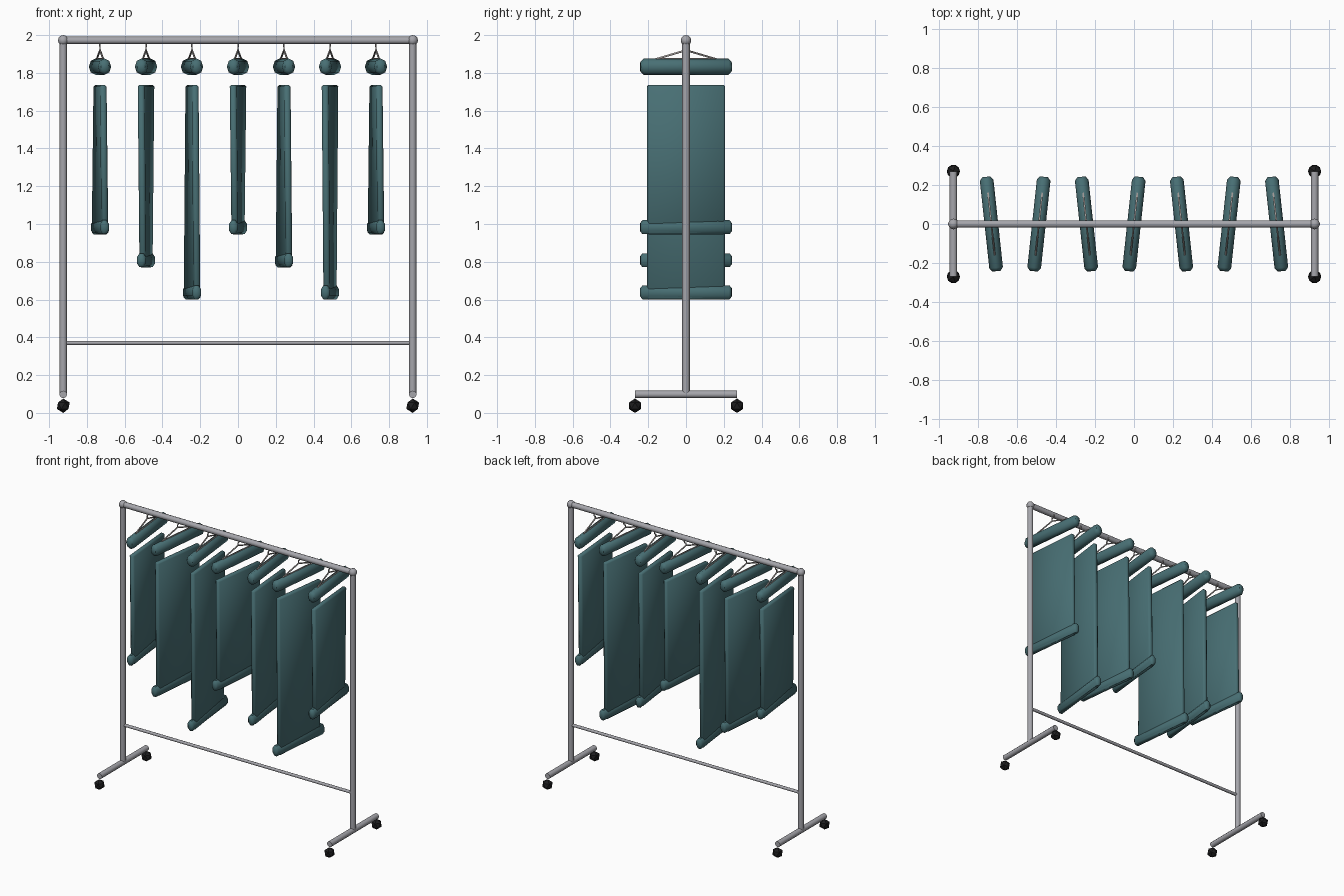
import bpy, bmesh, math
from mathutils import Vector, Matrix

cube = bpy.data.objects.get("Cube")
if cube:
    bpy.data.objects.remove(cube, do_unlink=True)


def material(name, rgb, metallic=0.0):
    m = bpy.data.materials.new(name)
    m.use_nodes = True
    m.diffuse_color = (*rgb, 1)
    node = m.node_tree.nodes["Principled BSDF"]
    node.inputs["Base Color"].default_value = (*rgb, 1)
    node.inputs["Roughness"].default_value = 0.6
    return m


STEEL = material("brushed steel", (0.38, 0.38, 0.41))
WIRE = material("hanger wire", (0.36, 0.33, 0.32))
CLOTH = material("teal cloth", (0.065, 0.16, 0.175))
RUBBER = material("black rubber", (0.012, 0.012, 0.013))


def finish(name, bm, mat, angle=None):
    bmesh.ops.recalc_face_normals(bm, faces=bm.faces)
    mesh = bpy.data.meshes.new(name)
    bm.to_mesh(mesh)
    bm.free()
    mesh.materials.append(mat)
    obj = bpy.data.objects.new(name, mesh)
    bpy.context.collection.objects.link(obj)
    if angle:
        bpy.ops.object.select_all(action="DESELECT")
        obj.select_set(True)
        bpy.context.view_layer.objects.active = obj
        bpy.ops.object.shade_smooth_by_angle(angle=math.radians(angle))
    return obj


def add_rod(bm, a, b, radius, sides=10):
    a, b = Vector(a), Vector(b)
    turn = (b - a).to_track_quat("Z", "Y").to_matrix().to_4x4()
    bmesh.ops.create_cone(bm, cap_ends=True, segments=sides, radius1=radius,
                          radius2=radius, depth=(b - a).length,
                          matrix=Matrix.Translation((a + b) / 2) @ turn)


def rod(name, a, b, radius, sides=10):
    bm = bmesh.new()
    add_rod(bm, a, b, radius, sides)
    return finish(name, bm, STEEL, 50)


def capsule(name, half, rx, rz, cap, phase, sides=8):
    """Faceted bar along y with tapered ends."""
    bm = bmesh.new()
    rings = []
    for y, s in ((-half, 0.6), (cap - half, 1), (half - cap, 1), (half, 0.6)):
        rings.append([bm.verts.new((rx * s * math.cos(math.tau * (i + phase) / sides), y,
                                    rz * s * math.sin(math.tau * (i + phase) / sides)))
                      for i in range(sides)])
    for r, q in zip(rings, rings[1:]):
        for i in range(sides):
            j = (i + 1) % sides
            bm.faces.new((r[i], r[j], q[j], q[i]))
    bm.faces.new(rings[0])
    bm.faces.new(rings[-1])
    return finish(name, bm, CLOTH, 50)


# Frame: rails, posts, feet, corner knobs and casters
POST_X, RAIL_Z, FOOT_Z, FOOT_Y = 0.925, 1.972, 0.098, 0.27
rod("top_rail", (-POST_X, 0, RAIL_Z), (POST_X, 0, RAIL_Z), 0.02)
rod("lower_rail", (-POST_X, 0, 0.37), (POST_X, 0, 0.37), 0.011, 8)
for side, x in (("left", POST_X), ("right", -POST_X)):
    rod(side + "_post", (x, 0, FOOT_Z), (x, 0, RAIL_Z), 0.02)
    rod(side + "_foot", (x, -FOOT_Y, FOOT_Z), (x, FOOT_Y, FOOT_Z), 0.02)
    bm = bmesh.new()
    bmesh.ops.create_uvsphere(bm, u_segments=8, v_segments=6, radius=0.028)
    finish(side + "_knob", bm, STEEL, 60).location = (x, 0, RAIL_Z)
    for end, y in (("front", -FOOT_Y), ("back", FOOT_Y)):
        bm = bmesh.new()
        bmesh.ops.create_icosphere(bm, subdivisions=1, radius=0.038)
        finish(f"{side}_{end}_caster", bm, RUBBER).location = (x, y, 0.038)


def hanger(name):
    """Wire triangle with a small hook looping into the rail."""
    bm = bmesh.new()
    apex = (0, 0, 1.92)
    ends = [(0, s * 0.16, 1.873) for s in (-1, 1)]
    for e in ends:
        add_rod(bm, apex, e, 0.005, 6)
    add_rod(bm, *ends, 0.005, 6)
    hook = [apex]
    for i in range(9):
        t = math.radians(-90 + 30 * i)
        hook.append((0, 0.018 * math.cos(t), 1.957 + 0.018 * math.sin(t)))
    for a, b in zip(hook, hook[1:]):
        add_rod(bm, a, b, 0.004, 6)
    return finish(name, bm, WIRE, 60)


def panel(name, top, bottom, twist):
    """Thin hanging cloth that twists slightly from top to bottom."""
    bm = bmesh.new()
    bmesh.ops.create_cube(bm, size=1)
    for v in bm.verts:
        up = v.co.z > 0
        flat = Vector((v.co.x * 0.036, v.co.y * 0.415, top if up else bottom))
        v.co = Matrix.Rotation(-twist if up else twist, 3, "Z") @ flat
    bmesh.ops.bevel(bm, geom=bm.edges[:], offset=0.01, segments=1,
                    affect="EDGES", profile=0.5)
    return finish(name, bm, CLOTH, 179)


# Garments: alternating lean, three repeating lengths
for i in range(7):
    x = (i - 3) * 0.2435
    bottom = (0.945, 0.77, 0.6)[i % 3]
    lean = 0.108 if i % 2 == 0 else -0.108
    shoulder = capsule(f"shoulder_{i + 1}", 0.243, 0.035, 0.043, 0.018, 0)
    hem = capsule(f"hem_{i + 1}", 0.243, 0.026, 0.04, 0.012, 0.5)
    cloth = panel(f"panel_{i + 1}", 1.737, bottom, 0.024)
    wire = hanger(f"hanger_{i + 1}")
    for obj, z in ((shoulder, 1.833), (hem, bottom + 0.038), (cloth, 0), (wire, 0)):
        obj.location = (x, 0, z)
        obj.rotation_euler.z = lean
